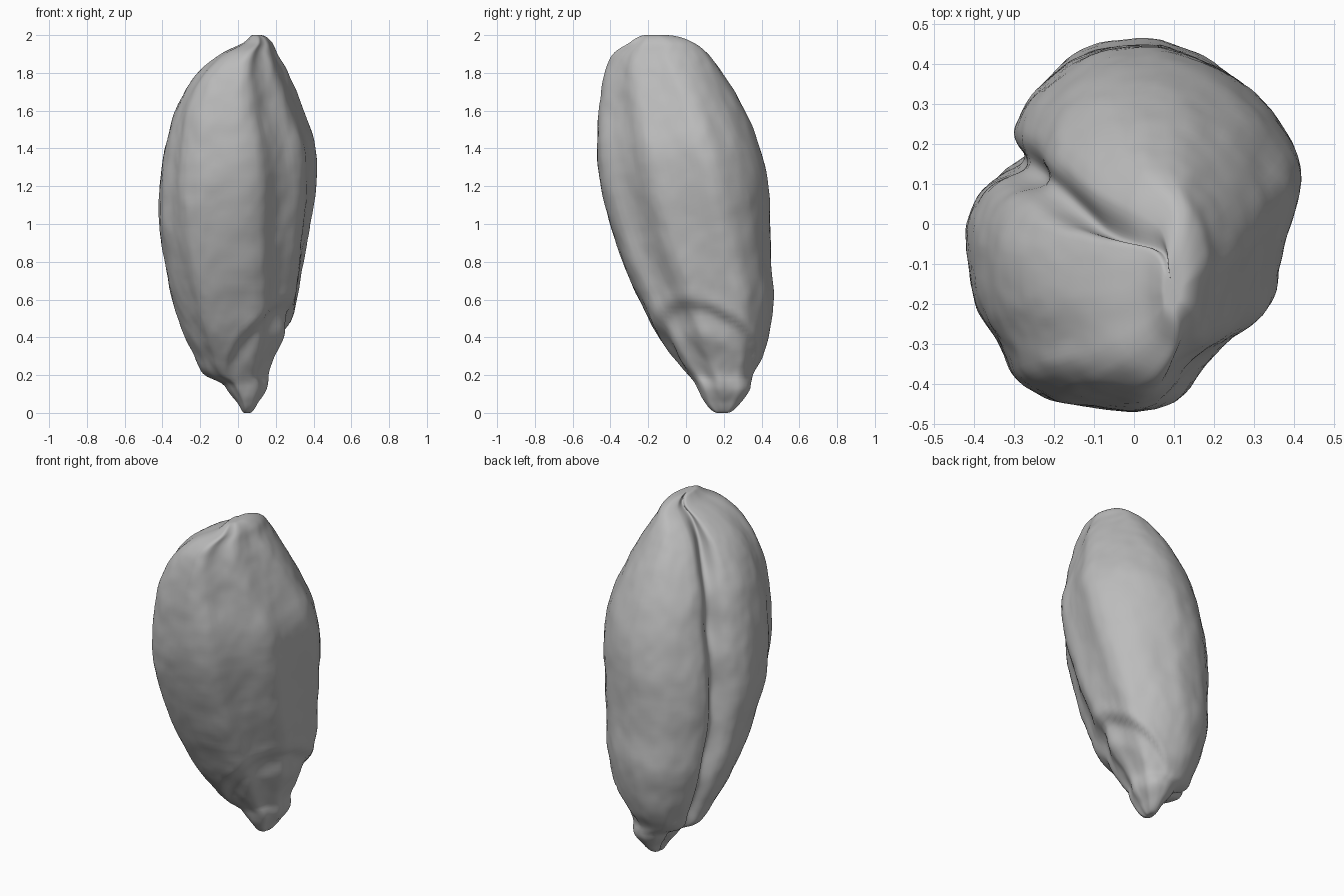
import bpy, bmesh, math
from mathutils import Vector, noise

cube = bpy.data.objects.get("Cube")
if cube:
    bpy.data.objects.remove(cube, do_unlink=True)

husk = bpy.data.materials.new("grain_grey")
husk.use_nodes = True
GREY = (0.5, 0.5, 0.5, 1)
husk.diffuse_color = GREY
husk.node_tree.nodes["Principled BSDF"].inputs["Base Color"].default_value = GREY

# Extents of the grain by height: z, x low, x high, y low, y high
PROFILE = [
    (0.0, 0.035, 0.06, 0.17, 0.215),
    (0.05, -0.0, 0.105, 0.105, 0.285),
    (0.12, -0.055, 0.15, 0.065, 0.335),
    (0.16, -0.09, 0.158, 0.045, 0.345),
    (0.2, -0.175, 0.163, 0.01, 0.355),
    (0.3, -0.23, 0.205, -0.07, 0.405),
    (0.4, -0.28, 0.25, -0.14, 0.435),
    (0.6, -0.35, 0.31, -0.25, 0.465),
    (0.8, -0.39, 0.35, -0.335, 0.45),
    (1.0, -0.42, 0.385, -0.40, 0.445),
    (1.2, -0.415, 0.415, -0.45, 0.435),
    (1.4, -0.385, 0.41, -0.47, 0.39),
    (1.6, -0.33, 0.35, -0.46, 0.31),
    (1.8, -0.21, 0.265, -0.43, 0.195),
    (1.9, -0.09, 0.21, -0.385, 0.12),
    (1.96, 0.03, 0.18, -0.30, 0.04),
    (2.0, 0.08, 0.12, -0.21, -0.11),
]

# Ridged cross-section, counter-clockwise from the side ridge
SECTION = [
    (1.0, 0.42), (0.66, 0.8), (0.2, 1.0), (-0.28, 0.95), (-0.6, 0.68),
    (-0.7, 0.48), "crease", (-0.88, 0.2), (-1.0, -0.06), (-0.95, -0.46),
    (-0.79, -0.69), (-0.68, -0.9), (-0.4, -1.0), (0.27, -1.0), (0.5, -0.62),
    (0.84, -0.38), (0.88, 0.0),
]


def angle_of(z):
    return math.acos(max(-1, min(1, 1 - z)))


def smooth(a, b, v):
    t = max(0, min(1, (v - a) / (b - a)))
    return t * t * (3 - 2 * t)


def extents(z):
    """Cubic interpolation of the profile, rounded towards both tips."""
    keys = [angle_of(row[0]) for row in PROFILE]
    a = angle_of(z)
    last = len(keys) - 1
    i = max(k for k in range(last) if keys[k] <= a + 1e-6)
    h = keys[i + 1] - keys[i]
    t = (a - keys[i]) / h

    def slope(k, c):
        lo, hi = max(k - 1, 0), min(k + 1, last)
        return (PROFILE[hi][c] - PROFILE[lo][c]) / (keys[hi] - keys[lo])

    out = []
    for c in range(1, 5):
        p, q = PROFILE[i][c], PROFILE[i + 1][c]
        m, n = slope(i, c) * h, slope(i + 1, c) * h
        out.append(p + t * m + t * t * (3 * (q - p) - 2 * m - n)
                   + t ** 3 * (2 * (p - q) + m + n))
    return out


def section(z):
    """Rounded section with its crease, twisted slightly along the grain."""
    depth = 0.58 - 0.2 * smooth(1.5, 1.9, z) + 0.03 * math.sin(z * 17)
    pts = [Vector((-depth, depth * 0.5)) if p == "crease" else Vector(p)
           for p in SECTION]
    for _ in range(3):
        pts = [p.lerp(q, f) for p, q in zip(pts, pts[1:] + pts[:1])
               for f in (0.22, 0.78)]
    turn = -0.26 * (z - 1.1)
    c, s = math.cos(turn), math.sin(turn)
    return [Vector((p.x * c - p.y * s, p.x * s + p.y * c)) for p in pts]


def germ_offset(theta, z):
    """Shallow lip and hollow around the germ at the lower end."""
    t = (theta + 0.35) / 1.5
    if abs(t) > 1.15:
        return 0
    edge = 0.59 - 0.35 * t * t
    d = edge - z
    fade = (1 - smooth(0.7, 1.15, abs(t))) * smooth(0.12, 0.28, z)
    lip = 0.006 * math.exp(-((d + 0.03) / 0.04) ** 2)
    hollow = -0.026 * smooth(-0.01, 0.05, d) * (1 - 0.7 * smooth(0.06, 0.2, d))
    return fade * (lip + hollow)


# Grain body lofted from bottom tip to top
bm = bmesh.new()
LEVELS = 110
rings = []
for k in range(LEVELS + 1):
    z = 1 - math.cos(math.pi * k / LEVELS)
    x0, x1, y0, y1 = extents(z)
    pts = section(z)
    xs, ys = [p.x for p in pts], [p.y for p in pts]
    cx, cy = (x0 + x1) / 2, (y0 + y1) / 2
    calm = smooth(0, 0.1, z) * (1 - smooth(1.92, 2, z))
    ring = []
    for p in pts:
        x = x0 + (p.x - min(xs)) / (max(xs) - min(xs)) * (x1 - x0)
        y = y0 + (p.y - min(ys)) / (max(ys) - min(ys)) * (y1 - y0)
        out = Vector((x - cx, y - cy))
        theta = math.atan2(out.y, out.x)
        bump = noise.noise(Vector((x * 9, y * 9, z * 6))) * 0.006
        bump += noise.noise(Vector((x * 22, y * 22, z * 16))) * 0.003
        out += out.normalized() * (calm * bump + germ_offset(theta, z))
        ring.append(bm.verts.new((cx + out.x, cy + out.y, z)))
    rings.append(ring)
for lower, upper in zip(rings, rings[1:]):
    for i in range(len(lower)):
        j = (i + 1) % len(lower)
        bm.faces.new((lower[i], lower[j], upper[j], upper[i]))
bm.faces.new(rings[0][::-1])
bm.faces.new(rings[-1])
bmesh.ops.recalc_face_normals(bm, faces=bm.faces)

mesh = bpy.data.meshes.new("grain_body")
bm.to_mesh(mesh)
bm.free()
mesh.materials.append(husk)
mesh.shade_smooth()
grain = bpy.data.objects.new("grain_body", mesh)
bpy.context.collection.objects.link(grain)
